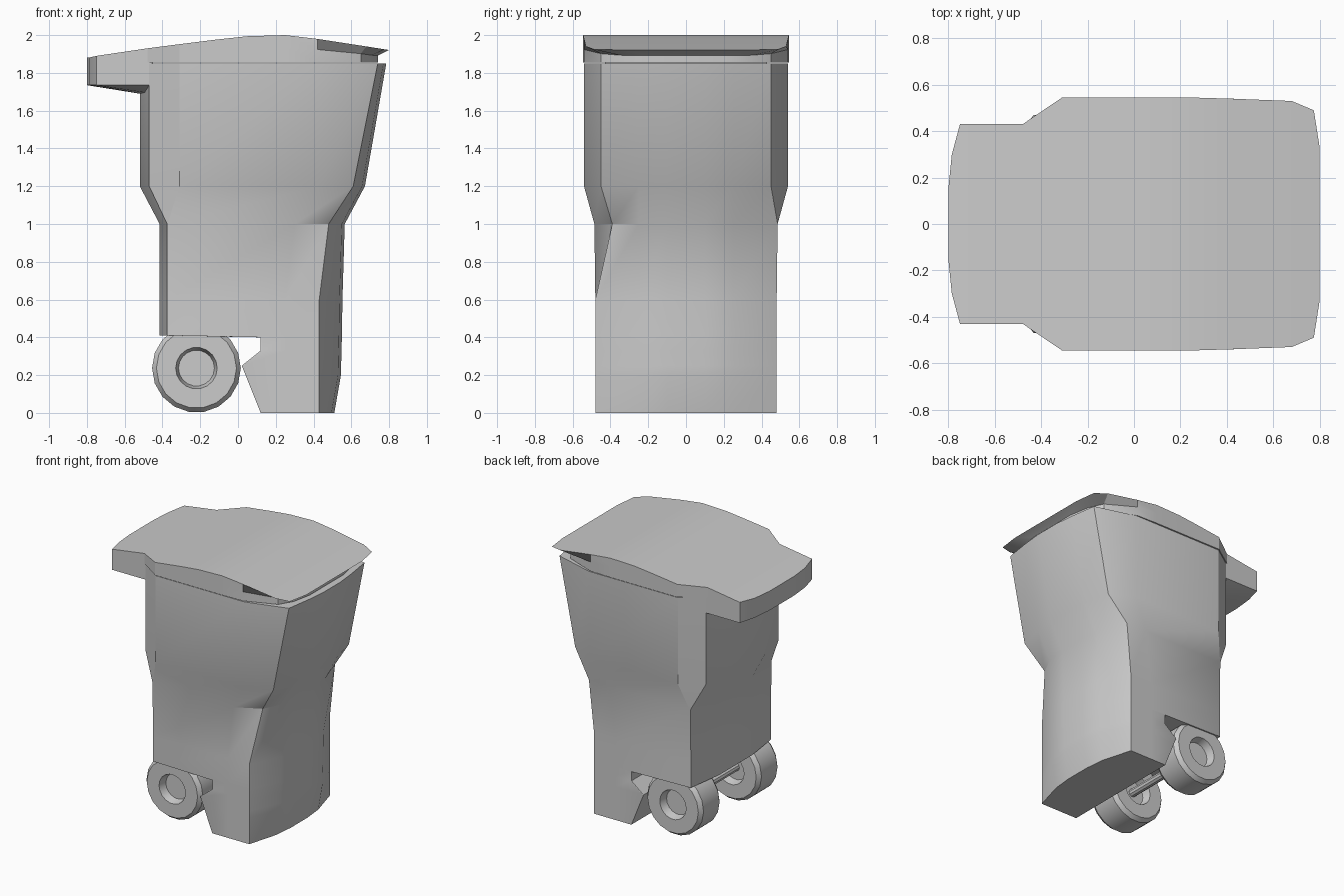
import bpy, bmesh, math

old = bpy.data.objects.get("Cube")
if old:
    bpy.data.objects.remove(old, do_unlink=True)

GREY = (0.6, 0.6, 0.6, 1)
mat = bpy.data.materials.new("light grey plastic")
mat.use_nodes = True
mat.diffuse_color = GREY
mat.node_tree.nodes["Principled BSDF"].inputs["Base Color"].default_value = GREY


def finish(name, bm, angle=30):
    bmesh.ops.remove_doubles(bm, verts=bm.verts, dist=0.0005)
    bmesh.ops.recalc_face_normals(bm, faces=bm.faces)
    mesh = bpy.data.meshes.new(name)
    bm.to_mesh(mesh)
    bm.free()
    mesh.materials.append(mat)
    ob = bpy.data.objects.new(name, mesh)
    bpy.context.collection.objects.link(ob)
    bpy.ops.object.select_all(action='DESELECT')
    ob.select_set(True)
    bpy.context.view_layer.objects.active = ob
    bpy.ops.object.shade_smooth_by_angle(angle=math.radians(angle))
    return ob


def loft(bm, rings):
    """Skin closed rings of equal length; returns the vertex rings."""
    vr = [[bm.verts.new(p) for p in r] for r in rings]
    n = len(vr[0])
    for a, b in zip(vr, vr[1:]):
        for i in range(n):
            j = (i + 1) % n
            bm.faces.new((a[i], a[j], b[j], b[i]))
    return vr


def cap(bm, ring):
    """Close a mirrored ring with cross strips from one side to the other."""
    n = len(ring)
    for i in range(n // 2 - 1):
        bm.faces.new((ring[i], ring[i + 1], ring[n - 2 - i], ring[n - 1 - i]))


def mirrored(half):
    return half + [(x, -y, z) for x, y, z in reversed(half)]


# Body: each level gives height, back x, back corner, side, front corner, nose
def level(z, back, corner, cy, sx, sy, fx, fs, fy, nose):
    half = [(back, .2), (corner, cy), (sx, sy), (fs, sy), (fx, fy),
            (nose - .015, .25), (nose, .1)]
    return mirrored([(x, y, z) for x, y in half])


levels = [
    level(1.85, -.52, -.47, .43, -.31, .54, .74, .43, .45, .785),
    level(1.2, -.52, -.47, .43, -.31, .54, .61, .43, .45, .672),
    level(1.0, -.415, -.375, .482, -.37, .485, .47, .3, .485, .565),
    level(.6, -.415, -.375, .478, -.37, .48, .43, .25, .48, .553),
    level(.41, -.415, -.375, .478, -.37, .48, .43, .25, .48, .55),
    level(.40, .12, .12, .478, .125, .48, .43, .25, .48, .55),
    level(.33, .12, .12, .478, .125, .48, .43, .25, .48, .548),
    level(.25, .02, .02, .478, .025, .48, .43, .25, .48, .546),
    level(.2, .04, .04, .478, .045, .48, .43, .25, .48, .545),
    level(0, .12, .12, .478, .125, .48, .43, .25, .48, .51),
]
# The right-hand front corner keeps its chamfer further down
levels[2][9] = (.48, -.39, 1.0)
bm = bmesh.new()
vr = loft(bm, levels)
cap(bm, vr[0])
cap(bm, vr[-1])
finish("bin_body", bm)

# Lid: upper outline with crown height, lower outline tucked in at the front
upper = [(-.8, .15, 1.88), (-.785, .3, 1.882), (-.75, .43, 1.89),
         (-.48, .43, 1.93), (-.31, .545, 1.952), (-.1, .545, 1.978),
         (.05, .545, 1.994), (.25, .545, 2.0), (.42, .54, 1.98),
         (.68, .53, 1.94), (.775, .49, 1.925), (.8, .33, 1.921)]
tucked = [(.42, .54), (.65, .45), (.71, .35), (.74, .2)]
lower = [p[:2] for p in upper[:8]] + tucked
BASE = 1.855
bottom = [(x, y, BASE) for x, y in lower]
step = [(x, y, BASE + (p[2] - BASE) * .55) for (x, y), p in zip(lower, upper)]
bm = bmesh.new()
vr = loft(bm, [mirrored(r) for r in (bottom, step, upper)])
cap(bm, vr[0])
cap(bm, vr[-1])
finish("lid", bm)

# Handle: solid grip behind the rim
rim = [(-.8, .15), (-.785, .3), (-.75, .43), (-.45, .43)]
pts = [(x, y, z) for x, y in rim for z in (1.735, 1.856)] + [(-.52, .2, 1.69), (-.45, .3, 1.69)]
bm = bmesh.new()
for p in mirrored(pts):
    bm.verts.new(p)
bmesh.ops.convex_hull(bm, input=bm.verts)
bmesh.ops.dissolve_limit(bm, angle_limit=.01, verts=bm.verts, edges=bm.edges)
finish("handle", bm, 25)


# Wheels and axle, turned around the y axis
def lathe(name, profile, y, sides):
    bm = bmesh.new()
    rings = []
    for r, d in profile:
        turns = [math.tau * i / sides for i in range(sides)]
        rings.append([(-.22 + r * math.cos(a), y + d, .237 + r * math.sin(a)) for a in turns])
    vr = loft(bm, rings)
    bm.faces.new(vr[0])
    bm.faces.new(vr[-1])
    finish(name, bm)


half = [(.095, .065), (.11, .125), (.212, .125), (.235, .095)]
tyre = half + [(r, -d) for r, d in reversed(half)]
for side, y in (("left", .345), ("right", -.345)):
    lathe(side + "_wheel", tyre, y, 18)
lathe("axle", [(.03, .3), (.03, -.3)], 0, 10)
